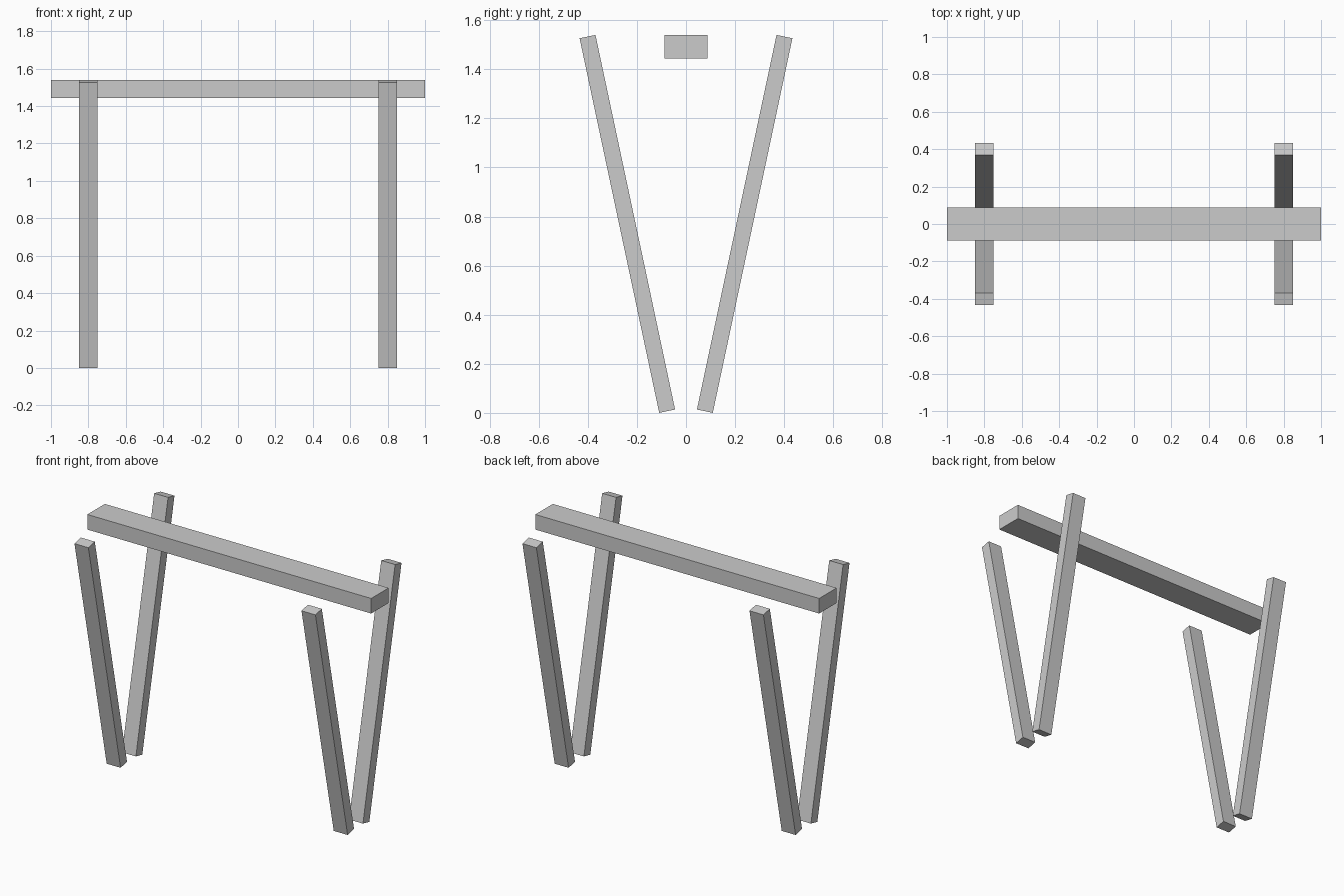
import bpy
from math import radians

if "Cube" in bpy.data.objects:
    bpy.data.objects.remove(bpy.data.objects["Cube"])


def box(name, size, location, tilt=0.0):
    bpy.ops.mesh.primitive_cube_add(size=1, location=location, rotation=(tilt, 0, 0))
    obj = bpy.context.object
    obj.name = name
    obj.scale = size
    bpy.ops.object.transform_apply(location=False, rotation=True, scale=True)
    return obj


# Horizontal top beam
box("top_beam", (2.0, 0.176, 0.096), (0, 0, 1.491))

# Four legs, spreading outward towards the top
for x_name, sx in (("left", -1), ("right", 1)):
    for y_name, sy in (("front", -1), ("back", 1)):
        box(f"{y_name}_{x_name}_leg", (0.098, 0.066, 1.56),
            (sx * 0.8, sy * 0.239, 0.77), tilt=-sy * radians(12))
